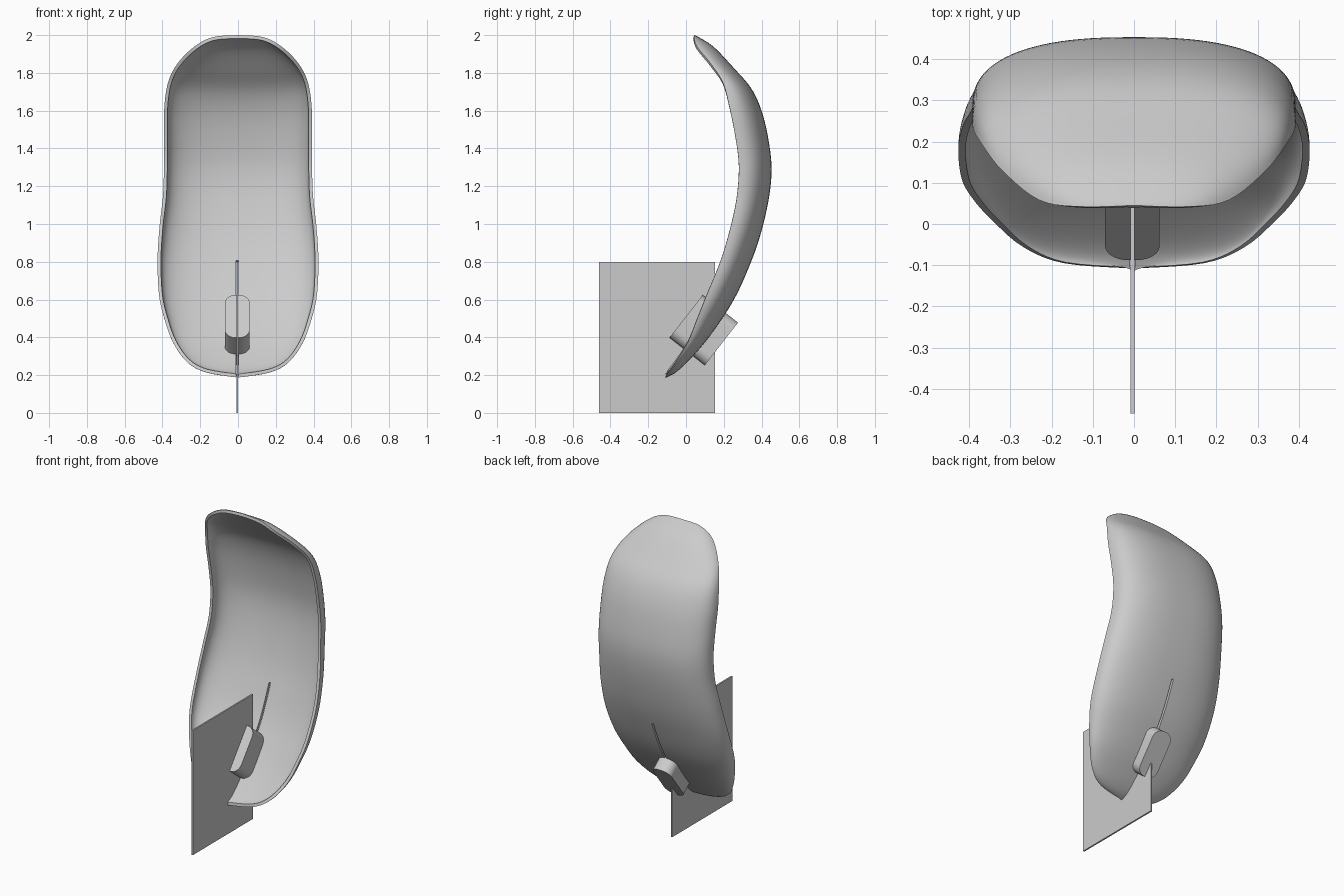
import bpy, bmesh, math
from mathutils import Vector

if "Cube" in bpy.data.objects:
    bpy.data.objects.remove(bpy.data.objects["Cube"])

grey = bpy.data.materials.new("plain grey")
grey.diffuse_color = (0.6, 0.6, 0.6, 1)
grey.use_nodes = True
grey.node_tree.nodes["Principled BSDF"].inputs["Base Color"].default_value = grey.diffuse_color


def make_object(name, bm):
    mesh = bpy.data.meshes.new(name)
    bm.to_mesh(mesh)
    bm.free()
    ob = bpy.data.objects.new(name, mesh)
    bpy.context.collection.objects.link(ob)
    mesh.materials.append(grey)
    return ob


def select(ob):
    bpy.ops.object.select_all(action='DESELECT')
    ob.select_set(True)
    bpy.context.view_layer.objects.active = ob


def box(name, lo, hi):
    bm = bmesh.new()
    bmesh.ops.create_cube(bm, size=1)
    for v in bm.verts:
        v.co = [(a + b) / 2 + c * (b - a) for a, b, c in zip(lo, hi, v.co)]
    return make_object(name, bm)


# Curved shell: half width, rim y, rim z, spine y, spine z from top to bottom
stations = [
    (0, .045, 2.0, .045, 2.0), (.13, .042, 1.99, .075, 1.985),
    (.23, .058, 1.94, .15, 1.935), (.32, .13, 1.85, .254, 1.825),
    (.37, .195, 1.75, .344, 1.72), (.39, .23, 1.62, .40, 1.60),
    (.392, .262, 1.46, .436, 1.45), (.392, .28, 1.31, .453, 1.29),
    (.397, .27, 1.15, .436, 1.12), (.415, .238, .99, .386, .915),
    (.426, .185, .81, .32, .74), (.418, .11, .625, .254, .60),
    (.39, .06, .50, .175, .475), (.345, .01, .375, .09, .36),
    (.27, -.055, .27, .0, .262), (.17, -.095, .215, -.06, .21),
    (0, -.108, .187, -.108, .187)]


def catmull(i, t):
    n = len(stations) - 1
    a, b, c, d = (stations[min(max(i + k, 0), n)] for k in (-1, 0, 1, 2))
    return [0.5 * (2 * q + (r - p) * t + (2 * p - 5 * q + 4 * r - s) * t * t
                   + (3 * q - p - 3 * r + s) * t ** 3) for p, q, r, s in zip(a, b, c, d)]


STEPS, ACROSS, POWER = 5, 48, 2 / 2.5
rows = [catmull(i, k / STEPS) for i in range(len(stations) - 1) for k in range(STEPS)]
rows.append(list(stations[-1]))
bm = bmesh.new()
grid = []
for n, (hw, ry, rz, by, bz) in enumerate(rows):
    if n in (0, len(rows) - 1):
        grid.append([bm.verts.new((0, ry, rz))] * (ACROSS + 1))
        continue
    line = []
    for j in range(ACROSS + 1):
        a = math.pi * j / ACROSS
        c, s = math.cos(a), max(math.sin(a), 0)
        x = math.copysign(abs(c) ** POWER, c) * hw
        f = s ** POWER if 0 < j < ACROSS else 0
        line.append(bm.verts.new((x, ry + (by - ry) * f, rz + (bz - rz) * f)))
    grid.append(line)
for r0, r1 in zip(grid, grid[1:]):
    for j in range(ACROSS):
        corners = list(dict.fromkeys((r0[j], r0[j + 1], r1[j + 1], r1[j])))
        bm.faces.new(corners)

# Slit in the lower shell
X0, X1, TOP = -.010, .002, .8


def bisect(faces, co, no):
    geom = set(faces)
    for f in faces:
        geom.update(f.edges)
        geom.update(f.verts)
    bmesh.ops.bisect_plane(bm, geom=list(geom), dist=1e-6, plane_co=co, plane_no=no)


for x in (X0, X1):
    bisect([f for f in bm.faces if f.calc_center_median().z < TOP + .1], (x, 0, 0), (1, 0, 0))


def strip():
    return [f for f in bm.faces if X0 < f.calc_center_median().x < X1
            and f.calc_center_median().z < TOP + .1]


bisect(strip(), (0, 0, TOP), (0, 0, 1))
bmesh.ops.delete(bm, geom=[f for f in strip() if f.calc_center_median().z < TOP],
                 context='FACES')
bm.normal_update()
if sum(f.normal.y * f.calc_area() for f in bm.faces) < 0:
    bmesh.ops.reverse_faces(bm, faces=bm.faces[:])
shell = make_object("shell", bm)
solid = shell.modifiers.new("thickness", 'SOLIDIFY')
solid.thickness = 0.018
solid.offset = -1
select(shell)
bpy.ops.object.modifier_apply(modifier="thickness")
bpy.ops.object.shade_smooth_by_angle(angle=math.radians(40))

# Thin upright plate
box("upright_plate", (-.009, -.46, 0), (.001, .153, .8))

# Rounded peg through the shell
tilt = math.radians(52)
long_dir = Vector((0, math.cos(tilt), math.sin(tilt)))
depth_dir = Vector((0, math.sin(tilt), -math.cos(tilt)))
centre = Vector((-.004, .094, .438))
HALF_W, HALF_L, DEPTH, RADIUS = .066, .143, .237, .055
bm = bmesh.new()
ring = []
for q, (sx, sl) in enumerate([(1, 1), (-1, 1), (-1, -1), (1, -1)]):
    for k in range(9):
        a = math.pi / 2 * (q + k / 8)
        x = sx * (HALF_W - RADIUS) + RADIUS * math.cos(a)
        l = sl * (HALF_L - RADIUS) + RADIUS * math.sin(a)
        ring.append(bm.verts.new(centre + Vector((x, 0, 0)) + long_dir * l - depth_dir * DEPTH / 2))
face = bm.faces.new(ring)
out = bmesh.ops.extrude_face_region(bm, geom=[face])
bmesh.ops.translate(bm, vec=depth_dir * DEPTH,
                    verts=[g for g in out["geom"] if isinstance(g, bmesh.types.BMVert)])
bmesh.ops.recalc_face_normals(bm, faces=bm.faces)
peg = make_object("peg", bm)
select(peg)
bpy.ops.object.shade_smooth_by_angle(angle=math.radians(30))
